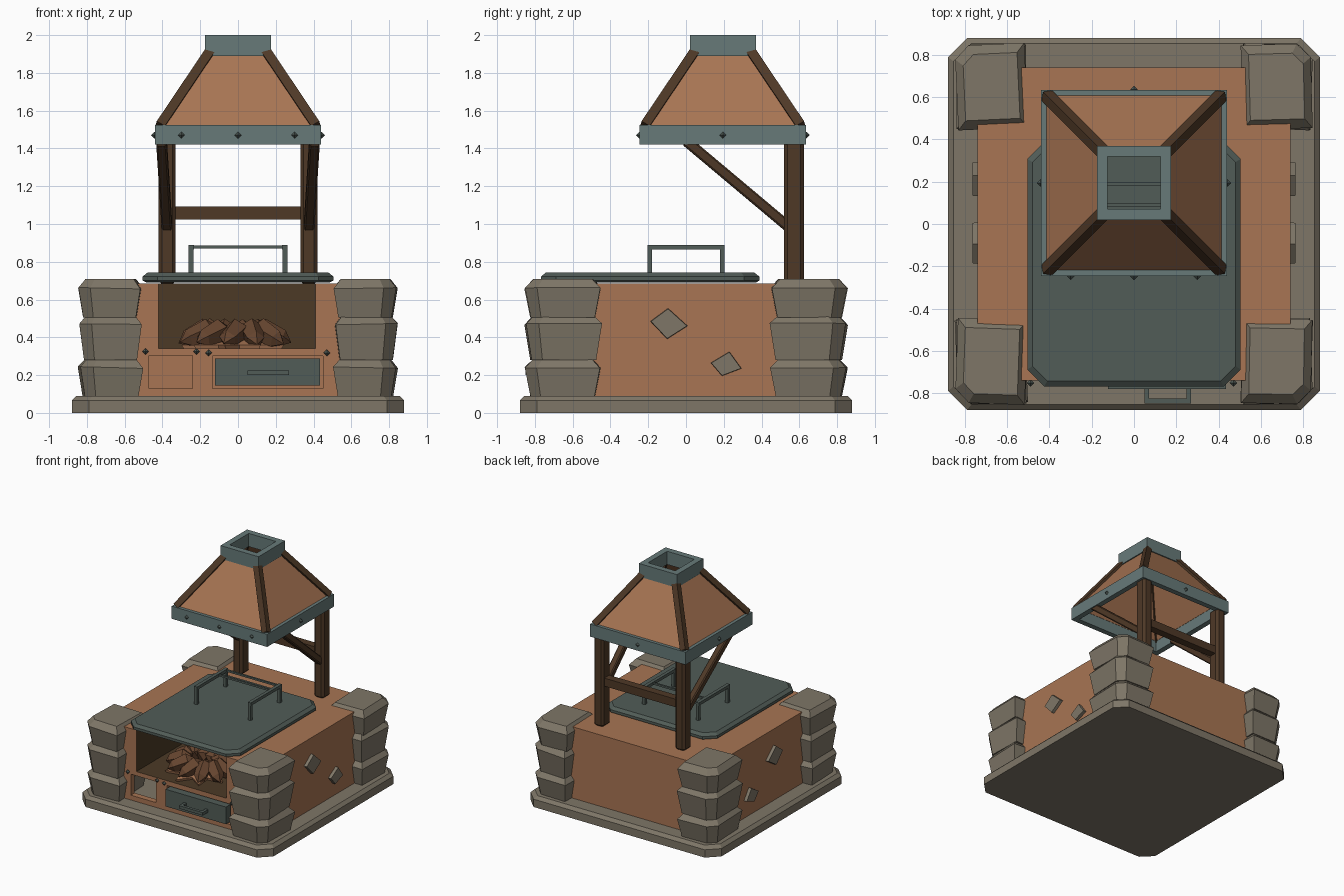
import bpy, bmesh, math, random
from mathutils import Vector, Matrix

random.seed(4)
old = bpy.data.objects.get("Cube")
if old:
    bpy.data.objects.remove(old, do_unlink=True)


def material(name, hexcode):
    rgb = [int(hexcode[i:i + 2], 16) / 255 for i in (0, 2, 4)]
    col = [c / 12.92 if c < 0.04 else ((c + 0.055) / 1.055) ** 2.4 for c in rgb] + [1]
    m = bpy.data.materials.new(name)
    m.use_nodes = True
    m.diffuse_color = col
    m.node_tree.nodes["Principled BSDF"].inputs["Base Color"].default_value = col
    return m


CLAY = material("clay", "A87553")
STONE = material("stone", "7E7667")
STEEL = material("light_steel", "677A79")
IRON = material("dark_iron", "515C57")
WOOD = material("dark_wood", "4E3826")
CHAR = material("charred_clay", "4C3A26")
LOG = material("log_brown", "66452F")


def finish(name, bm, mat):
    bmesh.ops.recalc_face_normals(bm, faces=bm.faces)
    me = bpy.data.meshes.new(name)
    bm.to_mesh(me)
    bm.free()
    me.materials.append(mat)
    ob = bpy.data.objects.new(name, me)
    bpy.context.collection.objects.link(ob)
    return ob


def loft(name, rings, mat, caps=True):
    """Skin a stack of point rings; without caps the stack closes on itself."""
    bm = bmesh.new()
    vs = [[bm.verts.new(p) for p in r] for r in rings]
    n = len(vs[0])
    pairs = list(zip(vs, vs[1:])) + ([] if caps else [(vs[-1], vs[0])])
    for a, b in pairs:
        for i in range(n):
            j = (i + 1) % n
            bm.faces.new((a[i], a[j], b[j], b[i]))
    if caps:
        bm.faces.new(vs[0])
        bm.faces.new(vs[-1])
    return finish(name, bm, mat)


def chamfered(hx, hy, cut, z, cy=0):
    """Rectangle with four cut corners."""
    pts = []
    for sx, sy in ((1, 1), (-1, 1), (-1, -1), (1, -1)):
        pair = [(sx * hx, cy + sy * (hy - cut), z), (sx * (hx - cut), cy + sy * hy, z)]
        pts += pair if sx == sy else pair[::-1]
    return pts


def square_tube(name, profile, cy, mat):
    """Sweep a closed (half width, height) profile round a square."""
    corners = ((1, 1), (-1, 1), (-1, -1), (1, -1))
    return loft(name, [[(sx * h, cy + sy * h, z) for sx, sy in corners] for h, z in profile],
                mat, caps=False)


def box(name, lo, hi, mat, bevel=0):
    lo, hi = Vector(lo), Vector(hi)
    bm = bmesh.new()
    bmesh.ops.create_cube(bm, size=1)
    bmesh.ops.scale(bm, vec=hi - lo, verts=bm.verts)
    bmesh.ops.translate(bm, vec=(lo + hi) / 2, verts=bm.verts)
    if bevel:
        bmesh.ops.bevel(bm, geom=bm.edges[:], offset=bevel, segments=1, affect='EDGES')
    return finish(name, bm, mat)


def beam(name, a, b, w, mat, roll=0, bevel=0.008):
    a, b = Vector(a), Vector(b)
    ln = (b - a).length
    ob = box(name, (-w / 2, -w / 2, 0), (w / 2, w / 2, ln), mat, bevel)
    rot = (b - a).to_track_quat('Z', 'Y').to_matrix().to_4x4()
    ob.data.transform(Matrix.Translation(a) @ rot @ Matrix.Rotation(roll, 4, 'Z'))
    return ob


def rivet(pos):
    bm = bmesh.new()
    bmesh.ops.create_uvsphere(bm, u_segments=4, v_segments=2, radius=0.018)
    bmesh.ops.translate(bm, vec=pos, verts=bm.verts)
    finish("rivet", bm, IRON)


# Foundation slab
loft("base_slab", [chamfered(0.88, 0.88, 0.09, 0), chamfered(0.88, 0.88, 0.09, 0.065),
                   chamfered(0.855, 0.855, 0.085, 0.09)], STONE)

# Hearth body with firebox, ash chamber, ash door and drawer recess cut out
body = box("hearth_body", (-0.74, -0.74, 0.085), (0.74, 0.74, 0.685), CLAY)
cutters = [box("cut_firebox", (-0.42, -0.9, 0.34), (0.41, 0.3, 0.8), CLAY),
           box("cut_chamber", (-0.6, -0.69, 0.05), (-0.16, 0.3, 0.325), CLAY),
           box("cut_door", (-0.47, -0.9, 0.13), (-0.24, -0.6, 0.305), CLAY),
           box("cut_drawer", (-0.135, -0.9, 0.13), (0.45, -0.6, 0.3), CLAY)]
bpy.context.view_layer.objects.active = body
for c in cutters:
    c.hide_render = True
    mod = body.modifiers.new(c.name, 'BOOLEAN')
    mod.operation, mod.solver, mod.object = 'DIFFERENCE', 'EXACT', c
    bpy.ops.object.modifier_apply(modifier=mod.name)
    bpy.data.objects.remove(c, do_unlink=True)
body.data.materials.clear()
body.data.materials.append(CLAY)
body.data.materials.append(CHAR)
for f in body.data.polygons:
    c = f.center
    inside = abs(c.x) < 0.43 and -0.73 < c.y < 0.31 and 0.335 < c.z < 0.68
    f.material_index = int(inside)

# Stacked corner stones, tapering downwards, outer corner cut
levels = ((0.085, 0.24, 0.285), (0.28, 0.47, 0.515), (0.505, 0.66, 0.708))
for sx in (1, -1):
    for sy in (1, -1):
        for z0, z1, z2 in levels:
            turn = Matrix.Rotation(math.radians(random.uniform(-3, 3)), 3, 'Z')
            rings = []
            for z, k in ((z0, 0.85), (z1, 1), (z2, 0.78)):
                hx, hy, cut = 0.165 * k, 0.2 * k, 0.065 * k
                outline = ((-hx, -hy), (hx, -hy), (hx, hy - cut), (hx - cut, hy), (-hx, hy))
                tilt = random.uniform(-0.006, 0.006)
                rings.append([Vector((0.675 * sx, 0.65 * sy, z + (tilt * x / hx if k == 1 else 0)))
                              + turn @ Vector((sx * x, sy * y, 0)) for x, y in outline])
            loft("corner_stone", rings, STONE)

# Stone chips set in both side walls
chips = (((-0.19, 0.485), (-0.095, 0.555), (0.01, 0.46), (-0.1, 0.39)),
         ((0.13, 0.265), (0.23, 0.325), (0.295, 0.235), (0.19, 0.195)))
for sx in (1, -1):
    for chip in chips:
        cy, cz = (sum(v) / 4 for v in zip(*chip))
        loft("wall_chip", [[(sx * x, cy + (y - cy) * k, cz + (z - cz) * k) for y, z in chip]
                           for x, k in ((0.73, 1), (0.765, 0.95))], STONE)

# Drawer and its pull
box("drawer", (-0.122, -0.78, 0.145), (0.435, -0.61, 0.288), IRON)
box("drawer_pull", (0.05, -0.85, 0.2), (0.27, -0.825, 0.225), IRON)
for x in (0.05, 0.248):
    box("drawer_pull_arm", (x, -0.84, 0.2), (x + 0.022, -0.77, 0.225), IRON)
for x, z in ((-0.49, 0.325), (-0.22, 0.325), (-0.155, 0.318), (0.47, 0.318)):
    rivet((x, -0.752, z))

# Firewood heap on a spiky bed of split wood
star = [(math.cos(i * math.pi / 9), math.sin(i * math.pi / 9), 0.28 if i % 2 else 0.17)
        for i in range(18)]
loft("split_wood_bed", [[(c * r * k - 0.02, s * r * k - 0.45, z) for c, s, r in star]
                        for z, k in ((0.338, 0.95), (0.36, 1), (0.385, 0.4))], CLAY)
for i in range(11):
    a = i * math.tau / 11
    foot = Vector((-0.02 + 0.27 * math.cos(a), -0.45 + 0.2 * math.sin(a), 0.385))
    tip = Vector((-0.02 + 0.1 * math.cos(a + 0.5), -0.45 + 0.05 * math.sin(a), 0.46))
    axis = tip - foot
    bm = bmesh.new()
    bmesh.ops.create_cone(bm, cap_ends=True, segments=5, radius1=0.05, radius2=0.065, depth=0.12)
    bmesh.ops.poke(bm, faces=[f for f in bm.faces if len(f.verts) == 5])
    for v in bm.verts:
        if Vector(v.co.xy).length < 0.01:
            v.co.z *= 1.9
    bmesh.ops.transform(bm, verts=bm.verts, matrix=Matrix.Translation(foot + axis * 0.4)
                        @ axis.to_track_quat('Z', 'Y').to_matrix().to_4x4())
    finish("firewood", bm, LOG)

# Griddle lid with twin handles and cross rods
loft("griddle_lid", [chamfered(0.485, 0.56, 0.075, 0.69, -0.19),
                     chamfered(0.505, 0.578, 0.08, 0.7, -0.19),
                     chamfered(0.505, 0.578, 0.08, 0.722, -0.19),
                     chamfered(0.48, 0.553, 0.07, 0.742, -0.19)], IRON)
for sx in (1, -1):
    x = 0.248 * sx
    box("lid_handle_grip", (x - 0.014, -0.205, 0.865), (x + 0.014, 0.205, 0.89), IRON)
    for y in (-0.192, 0.192):
        box("lid_handle_leg", (x - 0.013, y - 0.013, 0.735), (x + 0.013, y + 0.013, 0.87), IRON)
for y in (0.09, 0.19):
    box("lid_cross_rod", (-0.245, y - 0.008, 0.87), (0.245, y + 0.008, 0.885), IRON)

# Timber frame
for sx in (1, -1):
    box("post", (sx * 0.375 - 0.045, 0.52, 0.68), (sx * 0.375 + 0.045, 0.625, 1.44), WOOD, 0.018)
    beam("brace", (sx * 0.375, 0.56, 0.97), (sx * 0.405, 0.0, 1.44), 0.055, WOOD)
box("cross_beam", (-0.35, 0.54, 1.025), (0.35, 0.605, 1.092), WOOD)

# Hood, rim, collar and ridge timbers
HY = 0.195
square_tube("hood_rim", [(0.44, 1.42), (0.44, 1.525), (0.395, 1.525), (0.395, 1.42)], HY, STEEL)
square_tube("hood", [(0.42, 1.515), (0.152, 1.91), (0.125, 1.91), (0.393, 1.515)], HY, CLAY)
square_tube("hood_collar", [(0.175, 1.89), (0.175, 2.0), (0.125, 2.0), (0.125, 1.89)], HY, STEEL)
for sx in (1, -1):
    for sy in (1, -1):
        beam("hood_ridge", (sx * 0.412, HY + sy * 0.412, 1.52),
             (sx * 0.15, HY + sy * 0.15, 1.91), 0.05, WOOD, math.pi / 4, 0)

# Rim rivets
for x in (-0.3, 0, 0.3):
    rivet((x, HY - 0.442, 1.47))
rivet((0, HY + 0.442, 1.47))
for sx in (1, -1):
    rivet((sx * 0.442, HY, 1.47))
